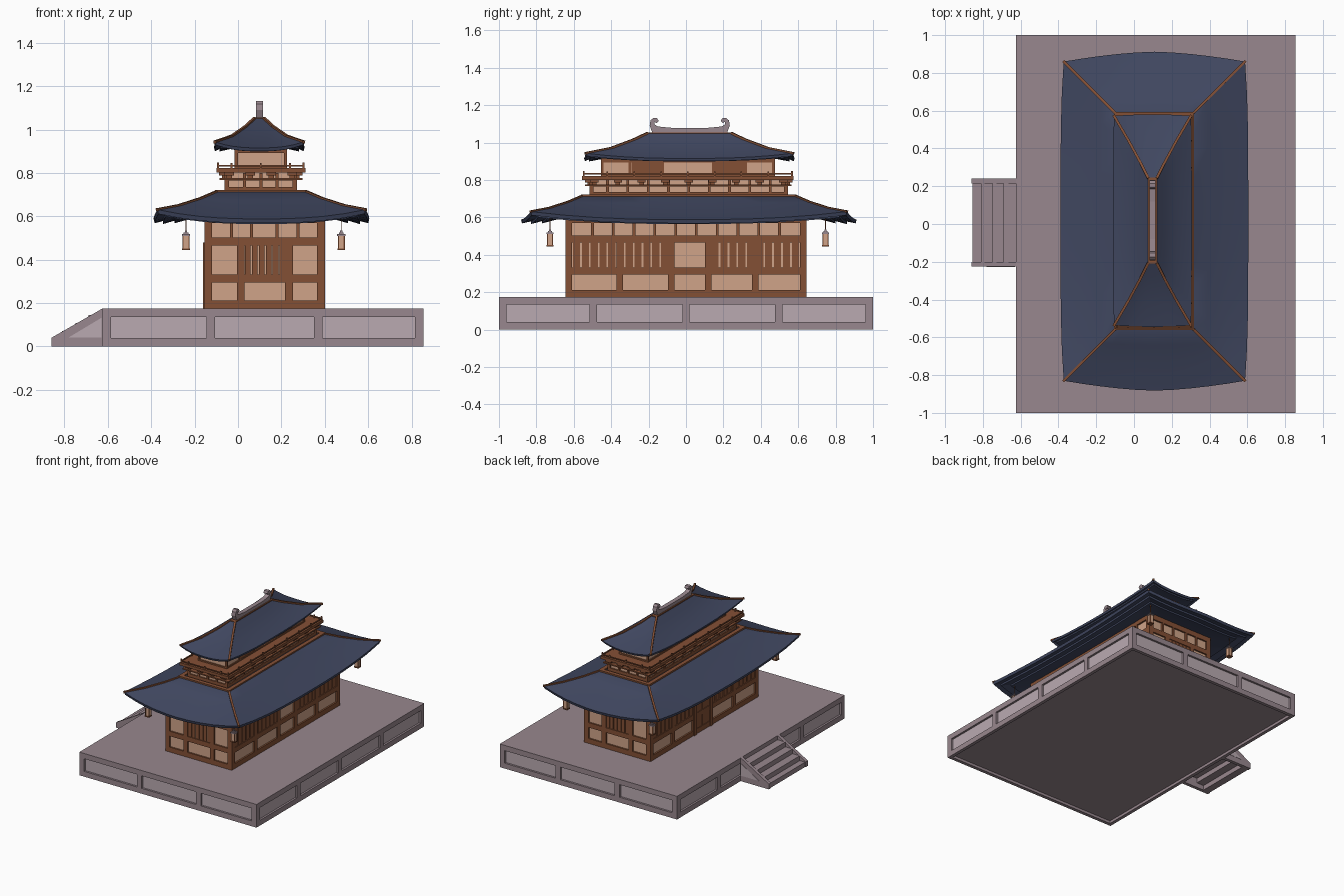
import bpy, bmesh, math
from mathutils import Vector


def material(name, rgb):
    m = bpy.data.materials.new(name)
    lin = [((c / 255 + 0.055) / 1.055) ** 2.4 for c in rgb]
    m.diffuse_color = (*lin, 1)
    return m


STONE = material("mauve stone", (152, 135, 142))
PALE = material("pale stone", (186, 170, 177))
WOOD = material("brown timber", (132, 80, 53))
PLASTER = material("peach plaster", (208, 164, 137))
TILE = material("navy tile", (64, 71, 96))


def finish(name, bm, mat):
    bmesh.ops.recalc_face_normals(bm, faces=bm.faces)
    me = bpy.data.meshes.new(name)
    bm.to_mesh(me)
    bm.free()
    me.materials.append(mat)
    ob = bpy.data.objects.new(name, me)
    bpy.context.collection.objects.link(ob)
    return ob


def boxes(name, mat, items):
    """One object from many (x0, x1, y0, y1, z0, z1) blocks."""
    bm = bmesh.new()
    for x0, x1, y0, y1, z0, z1 in items:
        vs = bmesh.ops.create_cube(bm, size=1)["verts"]
        for v in vs:
            v.co = ((x0 + x1) / 2 + v.co.x * (x1 - x0), (y0 + y1) / 2 + v.co.y * (y1 - y0),
                    (z0 + z1) / 2 + v.co.z * (z1 - z0))
    return finish(name, bm, mat)


def band(x0, x1, y0, y1, z0, z1, t):
    """Rectangular ring of four beams, t deep."""
    return [(x0, x1, y0, y0 + t, z0, z1), (x0, x1, y1 - t, y1, z0, z1),
            (x0, x0 + t, y0 + t, y1 - t, z0, z1), (x1 - t, x1, y0 + t, y1 - t, z0, z1)]


def posts(x0, x1, y0, y1, z0, z1, xs, ys, w, t):
    """Upright strips at xs on the y faces and at ys on the x faces."""
    out = []
    for x in xs:
        out += [(x - w / 2, x + w / 2, a, a + t, z0, z1) for a in (y0, y1 - t)]
    for y in ys:
        out += [(a, a + t, y - w / 2, y + w / 2, z0, z1) for a in (x0, x1 - t)]
    return out


def corners(x0, x1, y0, y1, z0, z1, w):
    return [(a, a + w, b, b + w, z0, z1) for a in (x0, x1 - w) for b in (y0, y1 - w)]


def extrude(name, mat, pts, axis, slabs):
    """Extrude a 2D outline along x or y between each pair in slabs."""
    bm = bmesh.new()
    for a, b in slabs:
        mk = (lambda p, d: (p[0], d, p[1])) if axis == "y" else (lambda p, d: (d, p[0], p[1]))
        f = bm.faces.new([bm.verts.new(mk(p, a)) for p in pts])
        ext = bmesh.ops.extrude_face_region(bm, geom=[f])["geom"]
        step = Vector((0, b - a, 0) if axis == "y" else (b - a, 0, 0))
        for v in ext:
            if isinstance(v, bmesh.types.BMVert):
                v.co += step
    return finish(name, bm, mat)


def spaced(a, b, n):
    return [a + (b - a) * i / (n - 1) for i in range(n)]


# ---- stone platform ----
P = (-0.625, 0.855, -1, 1)
boxes("platform_panels", PALE, [(-0.61, 0.84, -0.985, 0.985, 0.03, 0.15)])
boxes("platform_frame", STONE,
      [(*P, 0.135, 0.175), (-0.6, 0.83, -0.975, 0.975, 0.02, 0.035)] + band(*P, 0, 0.04, 0.025)
      + corners(*P, 0.04, 0.135, 0.04)
      + posts(*P, 0.04, 0.135, [-0.125, 0.37], [-0.495, 0, 0.495], 0.04, 0.02))

# ---- stairs on the left side ----
rails = [(-0.225, -0.2), (0.215, 0.24)]
extrude("stair_rails", STONE, [(-0.86, 0), (-0.625, 0), (-0.625, 0.175), (-0.86, 0.04)], "y", rails)
extrude("stair_rail_panels", PALE, [(-0.78, 0.042), (-0.63, 0.042), (-0.63, 0.132)], "y",
        [(-0.227, -0.224), (0.239, 0.242)])
edges = [-0.855, -0.81, -0.75, -0.69, -0.625]
boxes("stair_steps", STONE, [(edges[i], edges[i + 1] + 0.01, -0.2, 0.215, 0.036 * i, 0.036 * (i + 1))
                             for i in range(4)])

# ---- ground floor hall ----
B = (-0.155, 0.4, -0.645, 0.645)
boxes("hall_walls", PLASTER, [(-0.143, 0.388, -0.633, 0.633, 0.175, 0.66)])
ys = [-0.355, -0.08, 0.12, 0.37]
frame = corners(*B, 0.175, 0.62, 0.036)
for z0, z1 in ((0.175, 0.212), (0.295, 0.332), (0.466, 0.502), (0.57, 0.62)):
    frame += band(*B, z0, z1, 0.02)
frame += posts(*B, 0.2, 0.48, [0.012, 0.235], ys, 0.035, 0.02)
frame += posts(*B, 0.5, 0.58, [-0.03, 0.063, 0.18, 0.277],
               spaced(-0.5, 0.5, 10), 0.014, 0.018)
boxes("hall_timber_frame", WOOD, frame)
# lattice bars: narrow gaps let the plaster show
L = (-0.15, 0.395, -0.64, 0.64)
bar_ys = spaced(-0.585, -0.115, 11) + spaced(0.155, 0.585, 10)
boxes("window_lattice", WOOD,
      posts(*L, 0.33, 0.47, [], bar_ys, 0.0385, 0.012)
      + posts(*L, 0.33, 0.47, spaced(0.045, 0.205, 6), [], 0.026, 0.012))
# door facing the stairs
boxes("door_leaves", WOOD, [(-0.151, -0.14, -0.062, 0.017, 0.2, 0.47),
                            (-0.151, -0.14, 0.023, 0.102, 0.2, 0.47),
                            (-0.162, -0.14, -0.09, -0.062, 0.175, 0.48),
                            (-0.162, -0.14, 0.102, 0.13, 0.175, 0.48)])


# ---- hipped roofs with lifted corners ----
def roof(name, cx, cy, top, under, n=10):
    """Loft rectangular rings given as (half x, half y, z, corner lift, x bulge, y bulge)."""
    bm = bmesh.new()
    loops = []
    for hx, hy, z, lift, bx, by in top + under:
        loop = []
        for side in range(4):
            for i in range(n):
                s = -1 + 2 * i / n
                k = abs(s)
                sg = 1 if side < 2 else -1
                if side % 2 == 0:
                    x, y = sg * hx * s, -sg * (hy + by * (1 - k ** 1.6))
                else:
                    x, y = sg * (hx + bx * (1 - k ** 4)), sg * hy * s
                loop.append(bm.verts.new((cx + x, cy + y, z + lift * k ** 2.5)))
        loops.append(loop)
    for a, b in zip(loops, loops[1:]):
        for i in range(4 * n):
            j = (i + 1) % (4 * n)
            bm.faces.new((a[i], a[j], b[j], b[i]))
    bm.faces.new(loops[0])
    bm.faces.new(loops[-1])
    ob = finish(name, bm, TILE)
    ob.data.shade_smooth()
    ob.data.set_sharp_from_angle(angle=math.radians(25))
    # timber hip ridges along the corners
    hb = bmesh.new()
    for sx in (-1, 1):
        for sy in (-1, 1):
            pts = [Vector((cx + sx * r[0], cy + sy * r[1], r[2] + r[3])) for r in top]
            for p, q in zip(pts, pts[1:]):
                d = q - p
                vs = bmesh.ops.create_cube(hb, size=1)["verts"]
                rot = d.to_track_quat("X", "Z")
                for v in vs:
                    v.co = (p + q) / 2 + rot @ Vector((v.co.x * (d.length + 0.006), v.co.y * 0.014, v.co.z * 0.012))
    finish(name + "_hip_ridges", hb, WOOD)


roof("lower_roof", 0.108, 0.015,
     [(0.21, 0.575, 0.712, 0, 0, 0), (0.28, 0.645, 0.676, 0.006, 0.004, 0.012),
      (0.38, 0.745, 0.628, 0.022, 0.01, 0.03), (0.48, 0.845, 0.588, 0.043, 0.017, 0.052)],
     [(0.475, 0.84, 0.568, 0.043, 0.017, 0.052), (0.44, 0.805, 0.578, 0.036, 0.014, 0.04),
      (0.44, 0.805, 0.564, 0.036, 0.014, 0.04), (0.39, 0.755, 0.58, 0.026, 0.01, 0.03),
      (0.39, 0.755, 0.568, 0.026, 0.01, 0.03), (0.25, 0.62, 0.61, 0, 0, 0)])
roof("upper_roof", 0.098, 0.018,
     [(0.023, 0.226, 1.05, 0, 0, 0), (0.06, 0.3, 1.012, 0.003, 0.001, 0.002),
      (0.125, 0.42, 0.957, 0.013, 0.002, 0.006), (0.204, 0.555, 0.915, 0.028, 0.004, 0.008)],
     [(0.2, 0.55, 0.9, 0.028, 0.004, 0.008), (0.18, 0.53, 0.91, 0.022, 0.003, 0.006),
      (0.18, 0.53, 0.899, 0.022, 0.003, 0.006), (0.11, 0.45, 0.915, 0, 0, 0)])
boxes("lower_roof_top_beam", WOOD, band(-0.107, 0.318, -0.562, 0.592, 0.704, 0.722, 0.03))
boxes("upper_roof_top_beam", WOOD, [(0.073, 0.123, -0.208, 0.246, 1.042, 1.055)])

# ---- ridge ornament with curled ends ----
half = [(0, 1.053), (0.2, 1.053), (0.214, 1.09), (0.21, 1.118), (0.195, 1.132), (0.174, 1.13),
        (0.166, 1.115), (0.178, 1.104), (0.188, 1.111), (0.19, 1.098), (0.172, 1.086), (0.1, 1.079)]
outline = half[1:] + [(-y, z) for y, z in reversed(half[1:])]
extrude("ridge_ornament", STONE, [(y + 0.02, z) for y, z in outline], "x", [(0.082, 0.115)])

# ---- storey between roof and balcony ----
M = (-0.062, 0.272, -0.515, 0.545)
boxes("balcony_base_walls", PLASTER, [(-0.052, 0.262, -0.505, 0.535, 0.69, 0.81)])
base = corners(*M, 0.7, 0.8, 0.02)
for z0, z1 in ((0.7, 0.735), (0.764, 0.775)):
    base += band(*M, z0, z1, 0.018)
base += posts(*M, 0.73, 0.8, spaced(0.03, 0.18, 3), spaced(-0.42, 0.45, 9), 0.014, 0.016)
base += band(-0.085, 0.297, -0.54, 0.565, 0.768, 0.777, 0.024)
boxes("balcony_base_frame", WOOD, base)
# stepped brackets under the balcony
brackets = []
for z0, z1, w, o in ((0.776, 0.787, 0.024, 0.012), (0.787, 0.802, 0.044, 0.025)):
    brackets += posts(M[0] - o, M[1] + o, M[2] - o, M[3] + o, z0, z1,
                      spaced(-0.04, 0.25, 4), spaced(-0.49, 0.52, 9), w, o + 0.012)
boxes("balcony_brackets", WOOD, brackets)
R = (-0.1, 0.31, -0.555, 0.575)
boxes("balcony_floor", WOOD, [(*R, 0.801, 0.822)])
boxes("balcony_railing", WOOD, band(-0.095, 0.305, -0.55, 0.57, 0.829, 0.836, 0.007)
      + corners(-0.096, 0.306, -0.551, 0.571, 0.82, 0.848, 0.009)
      + posts(-0.096, 0.306, -0.551, 0.571, 0.82, 0.845, spaced(-0.03, 0.24, 3),
              spaced(-0.42, 0.44, 7), 0.008, 0.009))

# ---- upper storey ----
U = (-0.015, 0.226, -0.455, 0.475)
boxes("upper_walls", PLASTER, [(-0.007, 0.218, -0.447, 0.467, 0.81, 0.94)])
up = corners(*U, 0.82, 0.92, 0.014)
for z0, z1 in ((0.82, 0.832), (0.892, 0.925)):
    up += band(*U, z0, z1, 0.014)
up += posts(*U, 0.82, 0.9, [], [-0.3, -0.125, 0.145, 0.32], 0.014, 0.014)
up += posts(-0.011, 0.222, -0.45, 0.47, 0.82, 0.9, [], [-0.21, 0.232], 0.165, 0.012)
boxes("upper_timber_frame", WOOD, up)

# ---- hanging lanterns at the four corners ----
shade, wood, cap = [], [], []
for x in (-0.24, 0.476):
    for y in (-0.727, 0.746):
        def blk(r, z0, z1):
            return (x - r, x + r, y - r, y + r, z0, z1)
        shade.append(blk(0.014, 0.45, 0.512))
        wood += [blk(0.018, 0.444, 0.452), blk(0.0015, 0.53, 0.61)]
        wood += corners(x - 0.016, x + 0.016, y - 0.016, y + 0.016, 0.45, 0.512, 0.005)
        cap += [blk(0.019, 0.51, 0.518), blk(0.011, 0.518, 0.526), blk(0.005, 0.526, 0.534)]
boxes("lantern_shades", PLASTER, shade)
boxes("lantern_frames", WOOD, wood)
boxes("lantern_caps", STONE, cap)
